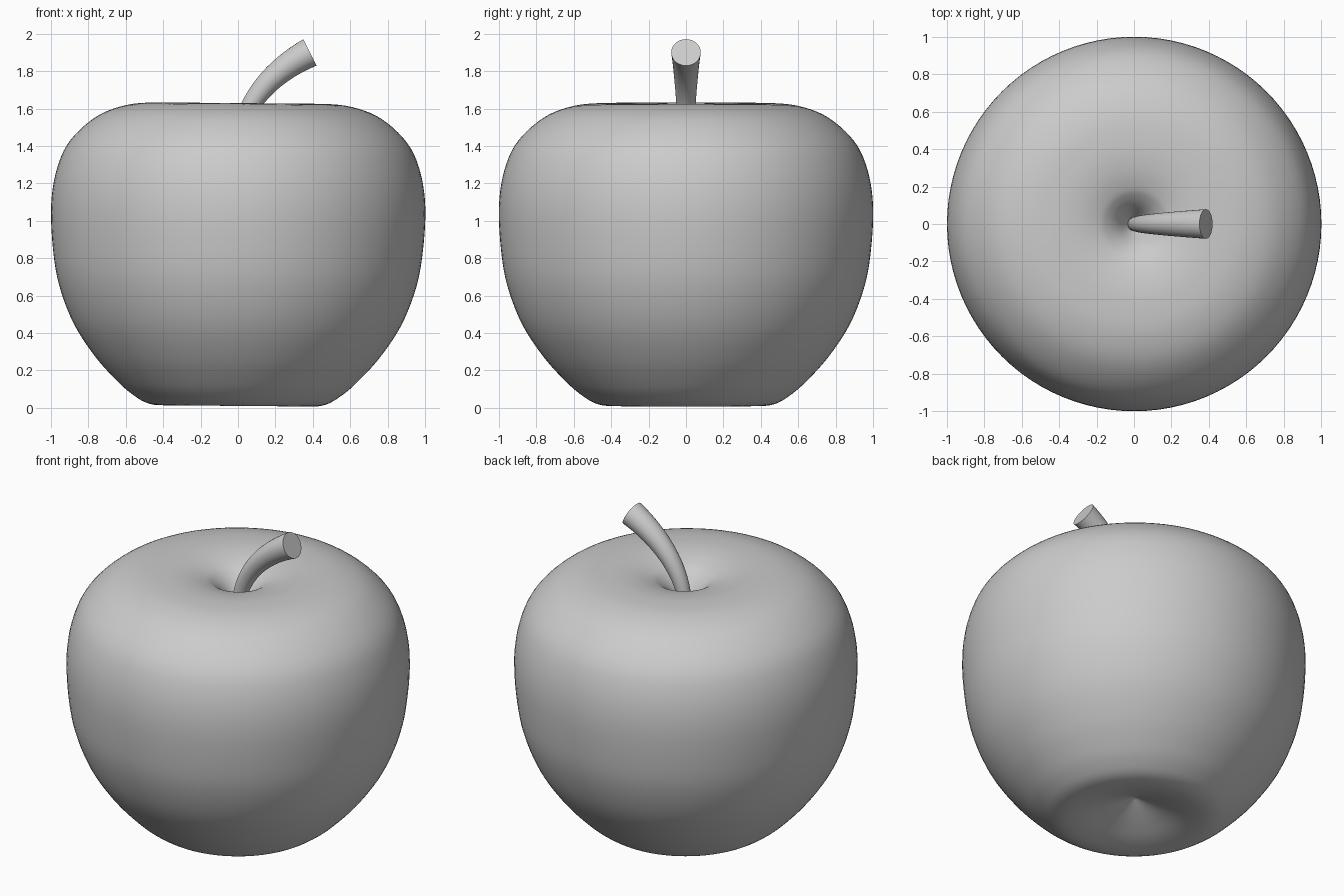
import bpy, bmesh, math
from mathutils import Vector

if "Cube" in bpy.data.objects:
    bpy.data.objects.remove(bpy.data.objects["Cube"])

STEPS, SEGMENTS = 5, 96

# Half profile of the fruit (radius, height), from lower dimple to upper dimple
PROFILE = [(0, .14), (.1, .095), (.2, .055), (.3, .022), (.4, .006), (.48, .018),
           (.553, .06), (.634, .128), (.757, .262), (.875, .44), (.955, .647),
           (.99, .85), (1, 1.08), (.97, 1.27), (.9, 1.42), (.76, 1.548),
           (.6, 1.61), (.43, 1.625), (.3, 1.615), (.2, 1.588), (.15, 1.56),
           (.1, 1.512), (.05, 1.44), (0, 1.36)]


def smooth_path(points):
    """Catmull-Rom curve through the points."""
    p = [Vector(q) for q in points]
    p = [2 * p[0] - p[1]] + p + [2 * p[-1] - p[-2]]
    out = []
    for a, b, c, d in zip(p, p[1:], p[2:], p[3:]):
        for i in range(STEPS):
            t = i / STEPS
            out.append(.5 * (2 * b + (c - a) * t + (2 * a - 5 * b + 4 * c - d) * t * t
                             + (3 * b - a - 3 * c + d) * t ** 3))
    out.append(p[-2])
    return out


def finish(name, bm, angle):
    bmesh.ops.remove_doubles(bm, verts=bm.verts, dist=1e-4)
    bmesh.ops.recalc_face_normals(bm, faces=bm.faces)
    mesh = bpy.data.meshes.new(name)
    bm.to_mesh(mesh)
    bm.free()
    obj = bpy.data.objects.new(name, mesh)
    bpy.context.collection.objects.link(obj)
    bpy.ops.object.select_all(action='DESELECT')
    obj.select_set(True)
    bpy.context.view_layer.objects.active = obj
    bpy.ops.object.shade_smooth_by_angle(angle=math.radians(angle))
    return obj


# Fruit body: turned profile, leaning very slightly to the right
bm = bmesh.new()
verts = [bm.verts.new((max(r, 0), 0, z)) for r, z in smooth_path(PROFILE)]
edges = [bm.edges.new(pair) for pair in zip(verts, verts[1:])]
bmesh.ops.spin(bm, geom=verts + edges, cent=(0, 0, 0), axis=(0, 0, 1),
               angle=math.tau, steps=SEGMENTS)
fruit = finish("fruit", bm, 80)
fruit.rotation_euler.y = math.radians(.5)
fruit.location = (-.008, 0, .004)

# Stem: widening round tube along a bent path, flat cut end
bm = bmesh.new()
a, b, c, d = (Vector(q) for q in ((0, 0, 1.35), (0, 0, 1.62), (.185, 0, 1.8), (.385, 0, 1.9)))
rings = []
for i in range(25):
    t = i / 24
    s = 1 - t
    centre = s**3 * a + 3 * s * s * t * b + 3 * s * t * t * c + t**3 * d
    tangent = (s * s * (b - a) + 2 * s * t * (c - b) + t * t * (d - c)).normalized()
    side = Vector((0, 1, 0))
    across = side.cross(tangent)
    radius = .034 + .045 * t
    rings.append([bm.verts.new(centre + radius * (math.cos(k * math.tau / 32) * across
                                                  + math.sin(k * math.tau / 32) * side))
                  for k in range(32)])
for low, high in zip(rings, rings[1:]):
    for k in range(32):
        n = (k + 1) % 32
        bm.faces.new((low[k], low[n], high[n], high[k]))
bm.faces.new(rings[0])
bm.faces.new(rings[-1])
finish("stem", bm, 40)
